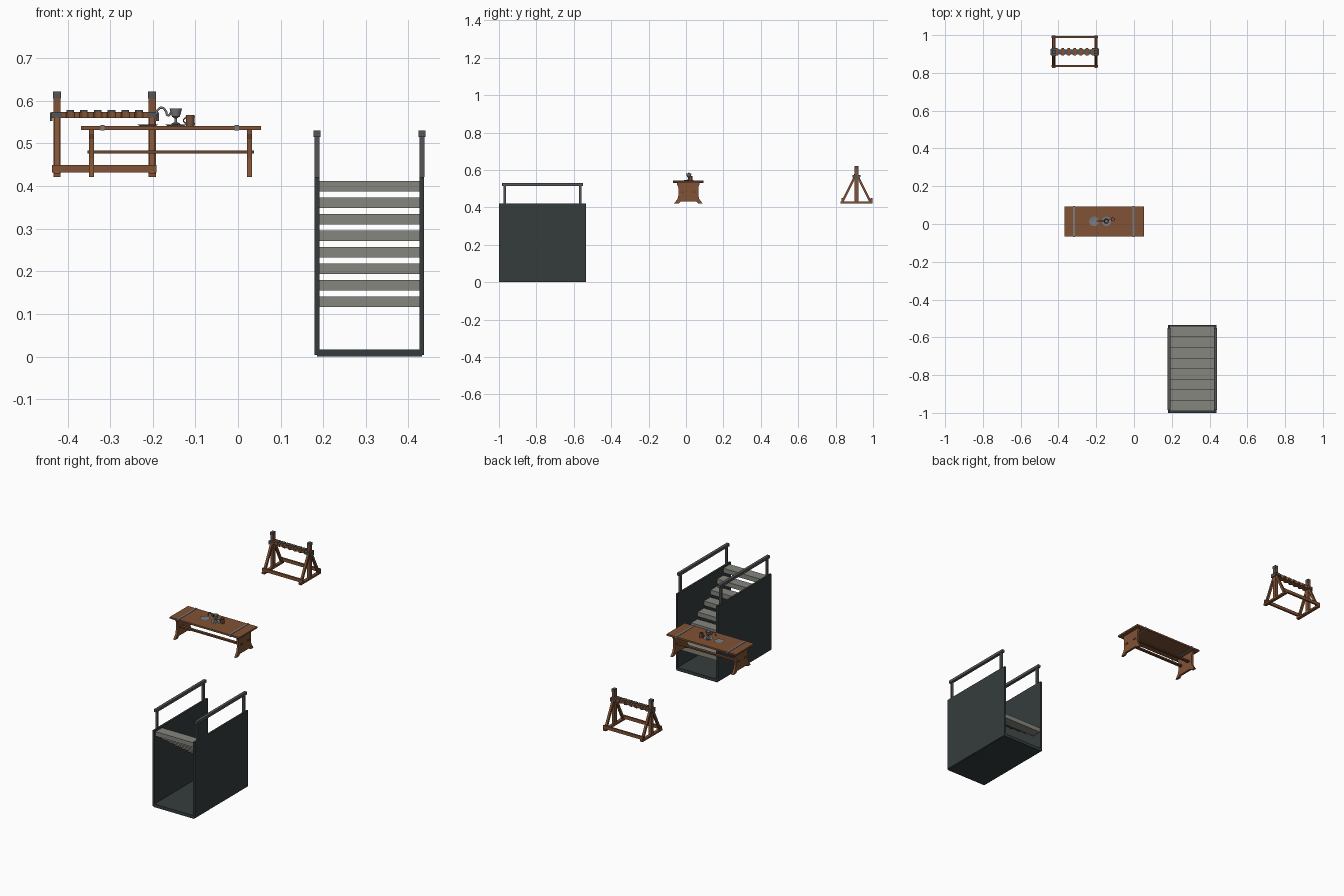
import bpy, bmesh, math
from mathutils import Vector

if "Cube" in bpy.data.objects:
    bpy.data.objects.remove(bpy.data.objects["Cube"])


def material(name, col):
    m = bpy.data.materials.new(name)
    m.diffuse_color = (*col, 1)
    m.use_nodes = True
    m.node_tree.nodes["Principled BSDF"].inputs["Base Color"].default_value = m.diffuse_color
    return m


WOOD = material("brown wood", (0.22, 0.085, 0.035))
DARKWOOD = material("dark wood", (0.15, 0.058, 0.025))
WALL = material("dark slate", (0.036, 0.046, 0.046))
STONE = material("grey stone", (0.235, 0.24, 0.205))
IRON = material("dark iron", (0.085, 0.09, 0.092))
STEEL = material("pale steel", (0.2, 0.2, 0.21))


def finish(name, bm, mat, smooth=False):
    bmesh.ops.recalc_face_normals(bm, faces=bm.faces[:])
    me = bpy.data.meshes.new(name)
    bm.to_mesh(me)
    bm.free()
    me.materials.append(mat)
    ob = bpy.data.objects.new(name, me)
    bpy.context.collection.objects.link(ob)
    if smooth:
        for o in bpy.context.selected_objects:
            o.select_set(False)
        ob.select_set(True)
        bpy.context.view_layer.objects.active = ob
        bpy.ops.object.shade_smooth_by_angle()
    return ob


def box(name, x, y, z, mat):
    """Box from (min, max) pairs."""
    bm = bmesh.new()
    bmesh.ops.create_cube(bm, size=1)
    for v in bm.verts:
        v.co = Vector([(a + b) / 2 + c * (b - a) for c, (a, b) in zip(v.co, (x, y, z))])
    return finish(name, bm, mat)


def prism(name, pts, lo, hi, mat, axis):
    """Extrude a 2D outline along x (pts = y, z) or z (pts = x, y)."""
    bm = bmesh.new()
    place = (lambda p, t: (t, *p)) if axis == 'x' else (lambda p, t: (*p, t))
    f = bm.faces.new([bm.verts.new(place(p, lo)) for p in pts])
    ext = bmesh.ops.extrude_face_region(bm, geom=[f])
    shift = Vector((hi - lo, 0, 0)) if axis == 'x' else Vector((0, 0, hi - lo))
    bmesh.ops.translate(bm, vec=shift, verts=[g for g in ext['geom'] if isinstance(g, bmesh.types.BMVert)])
    return finish(name, bm, mat)


def lathe(name, profile, centre, mat, n=20):
    bm = bmesh.new()
    vs = [bm.verts.new((centre[0] + r, centre[1], z)) for r, z in profile]
    es = [bm.edges.new(p) for p in zip(vs, vs[1:])]
    bmesh.ops.spin(bm, geom=vs + es, cent=(*centre, 0), axis=(0, 0, 1), angle=2 * math.pi, steps=n)
    bmesh.ops.remove_doubles(bm, verts=bm.verts[:], dist=1e-5)
    return finish(name, bm, mat, True)


def tube(name, pts, r, mat):
    cu = bpy.data.curves.new(name, 'CURVE')
    cu.dimensions = '3D'
    cu.bevel_depth, cu.bevel_resolution, cu.resolution_u = r, 1, 5
    cu.use_fill_caps = True
    s = cu.splines.new('BEZIER')
    s.bezier_points.add(len(pts) - 1)
    for b, p in zip(s.bezier_points, pts):
        b.co = p
        b.handle_left_type = b.handle_right_type = 'AUTO'
    cu.materials.append(mat)
    ob = bpy.data.objects.new(name, cu)
    bpy.context.collection.objects.link(ob)
    return ob


# --- Stair well: floor, two walls, open treads, hand rails
box("stair_floor", (0.185, 0.432), (-1.0, -0.535), (0, 0.017), WALL)
for side, x0 in (("left", 0.180), ("right", 0.426)):
    box(side + "_stair_wall", (x0, x0 + 0.011), (-1.0, -0.535), (0.004, 0.421), WALL)
    xc = x0 + 0.0055
    for end, y in (("front", -0.969), ("back", -0.566)):
        box(f"{side}_{end}_rail_post", (xc - 0.006, xc + 0.006), (y - 0.006, y + 0.006), (0.421, 0.518), IRON)
    box(side + "_hand_rail", (xc - 0.008, xc + 0.008), (-0.984, -0.55), (0.515, 0.53), IRON)
for i in range(8):
    y, z = -0.99 + i * 0.0563, 0.387 - i * 0.0387
    box(f"tread_{i + 1}", (0.191, 0.426), (y, y + 0.0563), (z, z + 0.025), STONE)

# --- Trestle table with iron straps
box("table_top", (-0.369, 0.054), (-0.067, 0.092), (0.532, 0.541), WOOD)
half = [(0.060, 0.532), (0.060, 0.522), (0.054, 0.51), (0.053, 0.465), (0.058, 0.445),
        (0.070, 0.429), (0.077, 0.421), (0.052, 0.421), (0.042, 0.431)]
leg = [(0.0125 + y, z) for y, z in half] + [(0.0125 - y, z) for y, z in reversed(half)]
for side, x in (("left", -0.344), ("right", 0.027)):
    prism(side + "_table_leg", leg, x - 0.006, x + 0.006, WOOD, 'x')
for side, y in (("front", -0.018), ("back", 0.043)):
    box(side + "_stretcher", (-0.353, 0.037), (y - 0.008, y + 0.008), (0.476, 0.484), DARKWOOD)
for side, x in (("left", -0.318), ("right", -0.003)):
    box(side + "_table_strap", (x - 0.005, x + 0.005), (-0.069, 0.094), (0.5305, 0.543), STEEL)

# --- Tableware: plate, goblet, hooked ladle, mug
lathe("plate", [(0, 0.541), (0.018, 0.541), (0.026, 0.545), (0.018, 0.5435), (0, 0.5435)], (-0.212, 0.015), STEEL)
lathe("saucer", [(0, 0.541), (0.02, 0.541), (0.025, 0.545), (0.018, 0.5435), (0, 0.5435)], (-0.146, 0.015), STEEL)
lathe("goblet", [(0, 0.543), (0.011, 0.543), (0.010, 0.547), (0.003, 0.55), (0.003, 0.559), (0.009, 0.563),
                 (0.012, 0.572), (0.0145, 0.582), (0.012, 0.581), (0.008, 0.567), (0, 0.565)], (-0.146, 0.015), STEEL)
tube("goblet_horn", [(-0.157, 0.015, 0.573), (-0.164, 0.015, 0.566), (-0.170, 0.015, 0.577), (-0.179, 0.015, 0.584),
                     (-0.189, 0.015, 0.578), (-0.193, 0.015, 0.565)], 0.003, STEEL)
lathe("mug", [(0, 0.541), (0.010, 0.541), (0.010, 0.567), (0.008, 0.567), (0.008, 0.546), (0, 0.546)],
      (-0.112, 0.025), WOOD, 12)
for i, z in enumerate((0.546, 0.562)):
    lathe(f"mug_band_{i + 1}", [(0.009, z - 0.0015), (0.011, z - 0.0015), (0.011, z + 0.0015), (0.009, z + 0.0015),
                                (0.009, z - 0.0015)], (-0.112, 0.025), IRON, 12)
tube("mug_handle", [(-0.121, 0.025, 0.561), (-0.127, 0.025, 0.557), (-0.127, 0.025, 0.551), (-0.121, 0.025, 0.547)],
     0.0018, WOOD)

# --- Rack: two A-frames, base bars, scalloped shelf
YC = 0.911
for side, x in (("left", -0.425), ("right", -0.2015)):
    box(side + "_rack_post", (x - 0.0085, x + 0.0085), (YC - 0.01, YC + 0.01), (0.421, 0.607), WOOD)
    box(side + "_post_cap", (x - 0.0092, x + 0.0092), (YC - 0.0107, YC + 0.0107), (0.606, 0.622), IRON)
    box(side + "_rack_sill", (x - 0.0085, x + 0.0085), (YC - 0.086, YC + 0.086), (0.421, 0.431), WOOD)
    for end, s in (("front", -1), ("back", 1)):
        brace = [(YC + s * a, z) for a, z in ((0.082, 0.429), (0.068, 0.429), (0.006, 0.556), (0.006, 0.582))]
        prism(f"{side}_{end}_brace", brace, x - 0.006, x + 0.006, WOOD, 'x')
        box(f"{side}_{end}_bracket", (x - 0.0115, x + 0.0115), (YC + s * 0.0145 - 0.007, YC + s * 0.0145 + 0.007),
            (0.562, 0.574), IRON)
for end, y in (("front", YC - 0.074), ("back", YC + 0.08)):
    box(end + "_rack_base_bar", (-0.436, -0.191), (y - 0.005, y + 0.005), (0.432, 0.449), WOOD)
# scalloped outline: half-round notches along both long edges
N, STEP, X0 = 6, 0.0323, -0.394
edge = [(-0.438, 0.02)]
for i in range(N):
    xc = X0 + i * STEP
    edge += [(xc - 0.01 * math.cos(a * math.pi / 6), 0.02 - 0.008 * math.sin(a * math.pi / 6)) for a in range(7)]
edge.append((-0.189, 0.02))
outline = [(x, YC - d) for x, d in edge] + [(x, YC + d) for x, d in reversed(edge)]
prism("scalloped_shelf", outline, 0.560, 0.574, WOOD, 'z')
for i in range(N):
    xc = X0 + i * STEP
    box(f"shelf_pad_{i + 1}", (xc - 0.009, xc + 0.009), (YC - 0.012, YC + 0.012), (0.572, 0.579), IRON)
for side, x in (("left", -0.438), ("right", -0.189)):
    box(side + "_shelf_bolt", (x - 0.003, x + 0.003), (YC - 0.016, YC + 0.016), (0.553, 0.573), IRON)
